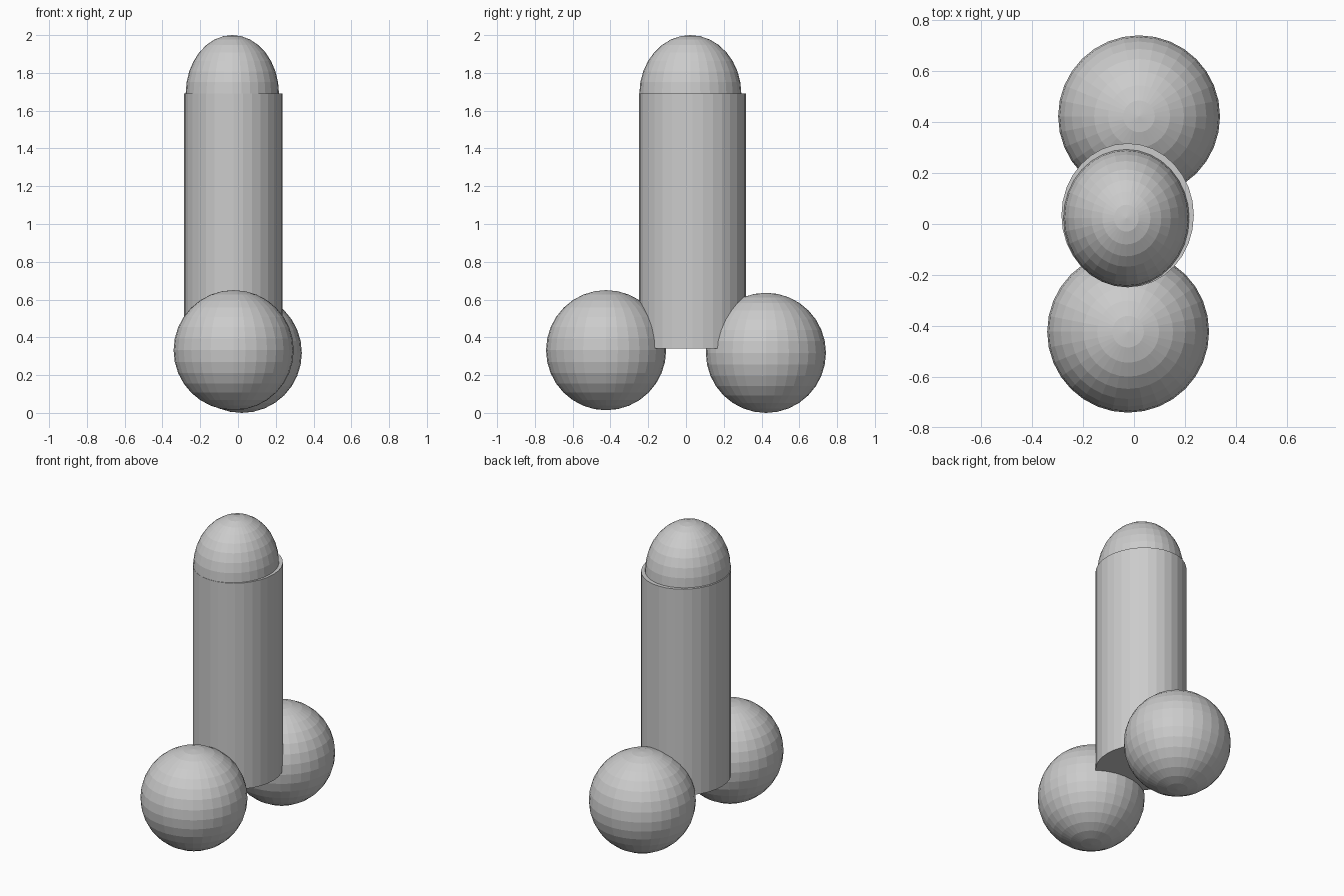
import bpy

cube = bpy.data.objects.get("Cube")
if cube:
    bpy.data.objects.remove(cube, do_unlink=True)

# Single plain grey
grey = bpy.data.materials.new("plain_grey")
grey.use_nodes = True
colour = (0.6, 0.6, 0.6, 1)
grey.diffuse_color = colour
grey.node_tree.nodes["Principled BSDF"].inputs["Base Color"].default_value = colour


def finish(name, scale):
    """Name, stretch and colour the newly added primitive."""
    obj = bpy.context.object
    obj.name = name
    obj.scale = scale
    bpy.ops.object.transform_apply(location=False, rotation=False, scale=True)
    obj.data.materials.append(grey)
    return obj


def ball(name, centre, radii):
    bpy.ops.mesh.primitive_uv_sphere_add(segments=32, ring_count=16, radius=1, location=centre)
    return finish(name, radii)


# Upright oval column
bottom, top = 0.34, 1.69
bpy.ops.mesh.primitive_cylinder_add(vertices=32, radius=1, depth=top - bottom,
                                    location=(-0.025, 0.034, (top + bottom) / 2))
finish("column", (0.26, 0.283, 1))

# Rounded cap, its lower half inside the column
ball("domed_cap", (-0.03, 0.023, top), (0.247, 0.27, 0.31))

# Two balls at the base, front and back
ball("front_ball", (-0.023, -0.423, 0.332), (0.318, 0.318, 0.318))
ball("back_ball", (0.02, 0.423, 0.318), (0.318, 0.318, 0.318))
